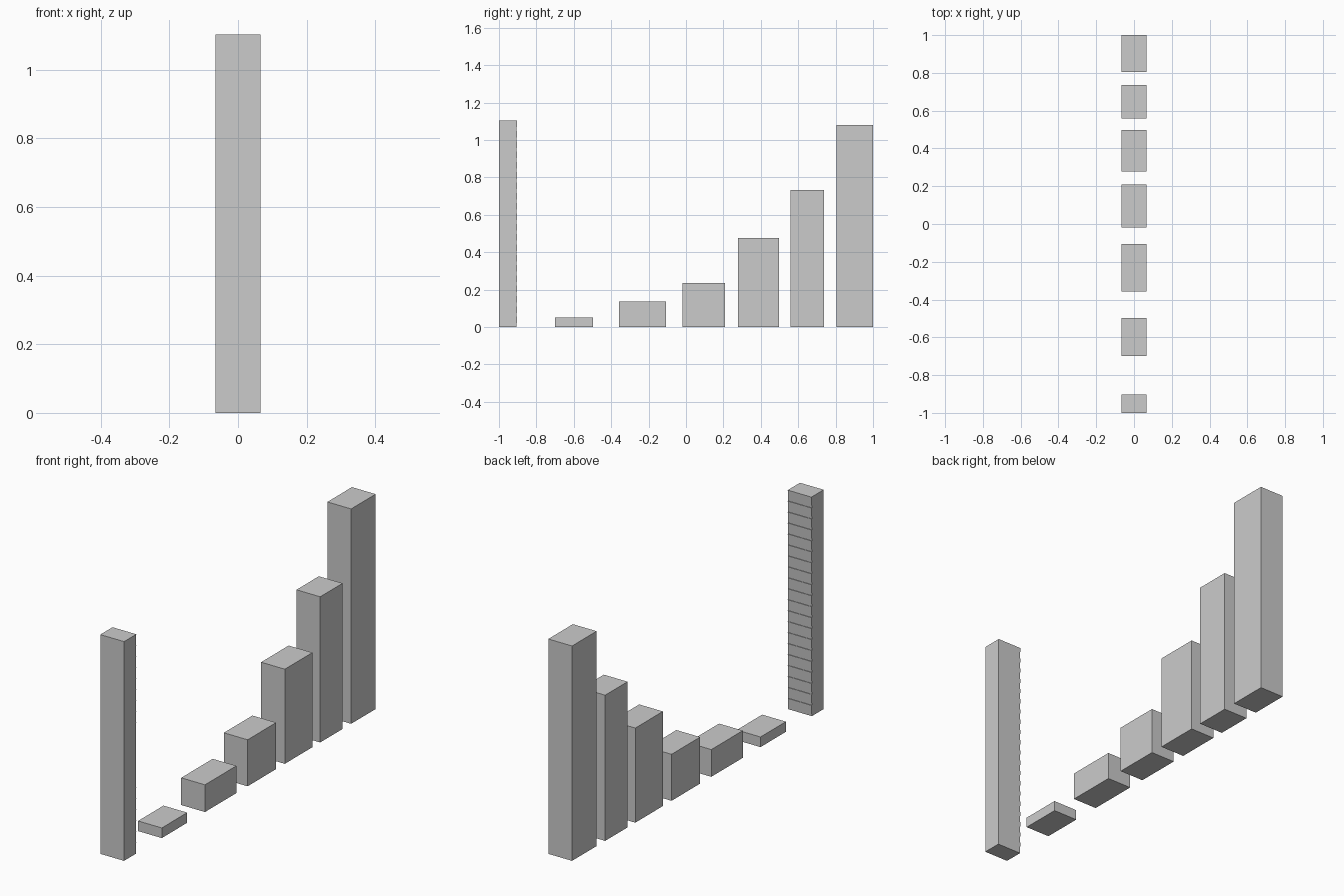
import bpy, bmesh

if "Cube" in bpy.data.objects:
    bpy.data.objects.remove(bpy.data.objects["Cube"])

HALF_W = 0.066


def block(bm, y0, y1, z0, z1, back_lip=0.0):
    """Box spanning the full width; back_lip pulls in its lower back edge."""
    profile = [(y0, z0), (y1 - back_lip, z0), (y1, z1), (y0, z1)]
    left = bm.verts.new  # shorthand for vertex creation
    face = bm.faces.new([left((-HALF_W, y, z)) for y, z in profile])
    ext = bmesh.ops.extrude_face_region(bm, geom=[face])
    verts = [v for v in ext["geom"] if isinstance(v, bmesh.types.BMVert)]
    bmesh.ops.translate(bm, verts=verts, vec=(2 * HALF_W, 0, 0))


def finish(bm, name):
    bmesh.ops.recalc_face_normals(bm, faces=bm.faces)
    mesh = bpy.data.meshes.new(name)
    bm.to_mesh(mesh)
    bm.free()
    bpy.context.collection.objects.link(bpy.data.objects.new(name, mesh))


# Rising row of solid blocks: front y, back y, height
row = [
    (-0.70, -0.498, 0.051),
    (-0.357, -0.107, 0.137),
    (-0.018, 0.209, 0.234),
    (0.278, 0.497, 0.476),
    (0.559, 0.737, 0.733),
    (0.805, 1.0, 1.081),
]
for i, (y0, y1, h) in enumerate(row, 1):
    bm = bmesh.new()
    block(bm, y0, y1, 0, h)
    finish(bm, f"rising_block_{i}")

# Front tower: a stack of thin slabs with a fine stepped back face
SLABS, TOWER_H = 20, 1.103
bm = bmesh.new()
for i in range(SLABS):
    block(bm, -1.0, -0.903, TOWER_H * i / SLABS, TOWER_H * (i + 1) / SLABS, 0.003)
finish(bm, "slab_tower")
